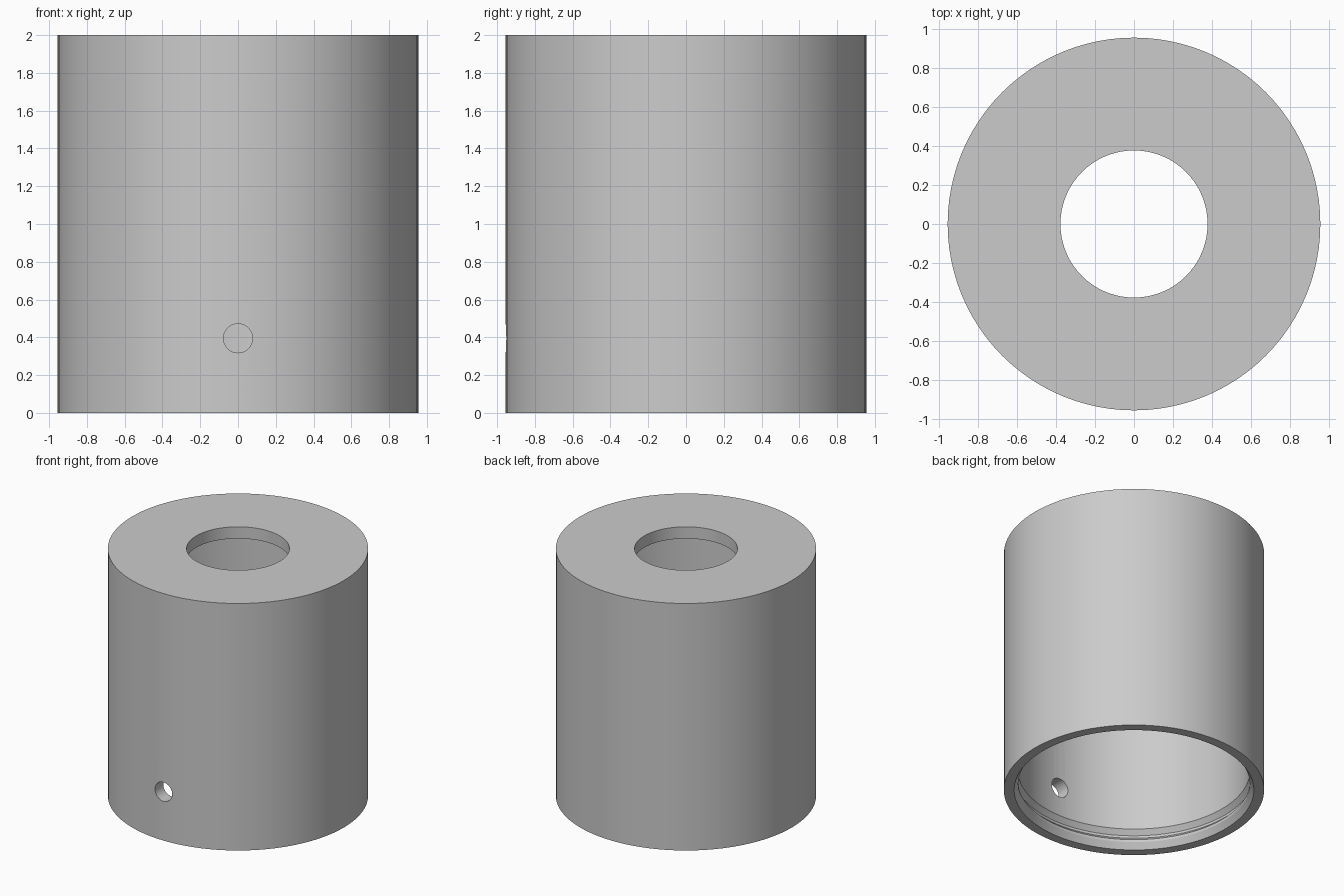
import bpy, bmesh, math
from mathutils import Vector

cube = bpy.data.objects.get("Cube")
if cube:
    bpy.data.objects.remove(cube, do_unlink=True)

SEGMENTS = 96
OUTER, BORE, WALL, GROOVE = 0.955, 0.377, 0.85, 0.88
HEIGHT, ROOF = 2.0, 1.905

# Single grey material
grey = bpy.data.materials.new("plain grey")
grey.use_nodes = True
colour = (0.6, 0.6, 0.6, 1)
grey.diffuse_color = colour
grey.node_tree.nodes["Principled BSDF"].inputs["Base Color"].default_value = colour


def lathe(name, profile):
    """Revolve a closed (radius, height) profile around z."""
    bm = bmesh.new()
    verts = [bm.verts.new((r, 0, z)) for r, z in profile]
    edges = [bm.edges.new((v, verts[(i + 1) % len(verts)])) for i, v in enumerate(verts)]
    bmesh.ops.spin(bm, geom=verts + edges, cent=(0, 0, 0), axis=Vector((0, 0, 1)),
                   angle=math.tau, steps=SEGMENTS, use_merge=True)
    bmesh.ops.remove_doubles(bm, verts=bm.verts, dist=0.0001)
    bmesh.ops.recalc_face_normals(bm, faces=bm.faces)
    mesh = bpy.data.meshes.new(name)
    bm.to_mesh(mesh)
    bm.free()
    obj = bpy.data.objects.new(name, mesh)
    bpy.context.collection.objects.link(obj)
    mesh.materials.append(grey)
    return obj


# Hollow cap: bored roof, thin wall, chamfered mouth and snap groove
cap = lathe("cap_body", [
    (OUTER, 0), (OUTER, HEIGHT), (BORE, HEIGHT), (BORE, ROOF), (WALL, ROOF),
    (WALL, 0.16), (GROOVE, 0.12), (GROOVE, 0.10), (WALL, 0.07),
    (WALL, 0.05), (GROOVE, 0),
])

# Small round hole through the front wall
bpy.ops.mesh.primitive_cylinder_add(vertices=32, radius=0.077, depth=0.5,
                                    location=(0, -0.9, 0.395),
                                    rotation=(math.pi / 2, 0, 0))
cutter = bpy.context.object
cutter.name = "hole_cutter"
cutter.hide_render = True
cutter.data.materials.append(grey)

bpy.ops.object.select_all(action='DESELECT')
cap.select_set(True)
bpy.context.view_layer.objects.active = cap
cut = cap.modifiers.new("front_hole", 'BOOLEAN')
cut.operation = 'DIFFERENCE'
cut.solver = 'EXACT'
cut.object = cutter
bpy.ops.object.modifier_apply(modifier=cut.name)
bpy.data.objects.remove(cutter, do_unlink=True)

bpy.ops.object.shade_smooth_by_angle(angle=math.radians(25))
